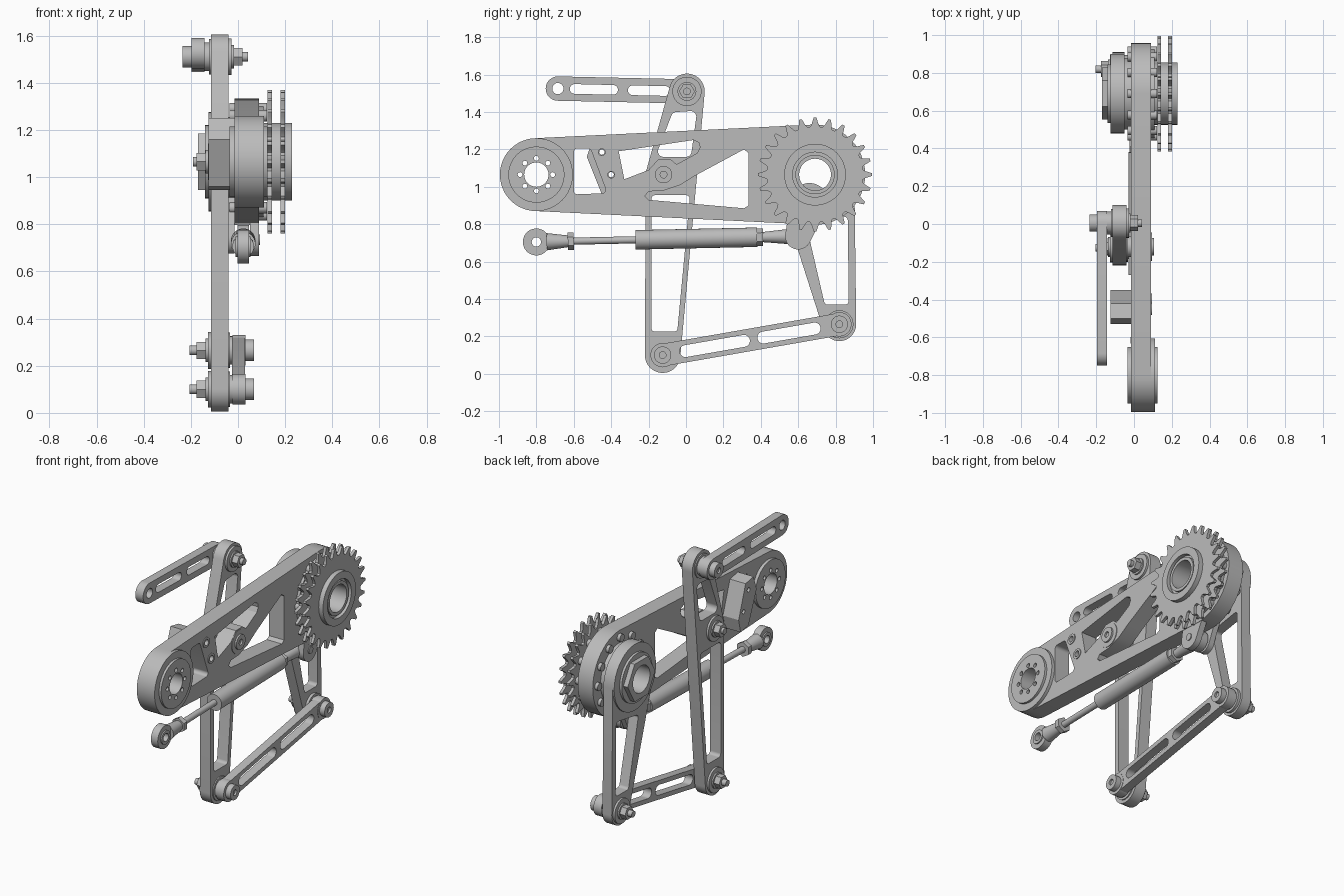
import bpy, bmesh, math
from mathutils import Vector, Matrix, geometry

cube = bpy.data.objects.get("Cube")
if cube:
    bpy.data.objects.remove(cube, do_unlink=True)

grey = bpy.data.materials.new("machined_grey")
grey.use_nodes = True
COLOR = (0.5, 0.5, 0.5, 1)
grey.diffuse_color = COLOR
grey.node_tree.nodes["Principled BSDF"].inputs["Base Color"].default_value = COLOR


def finish(name, mesh):
    """Clean the mesh, give it the material and smooth only soft edges."""
    bm = bmesh.new()
    bm.from_mesh(mesh)
    bmesh.ops.remove_doubles(bm, verts=bm.verts, dist=1e-5)
    bmesh.ops.recalc_face_normals(bm, faces=bm.faces)
    bm.to_mesh(mesh)
    bm.free()
    mesh.materials.clear()
    mesh.materials.append(grey)
    ob = bpy.data.objects.new(name, mesh)
    bpy.context.collection.objects.link(ob)
    bpy.ops.object.select_all(action='DESELECT')
    ob.select_set(True)
    bpy.context.view_layer.objects.active = ob
    bpy.ops.object.shade_smooth_by_angle(angle=math.radians(30))
    return ob


def circle(c, r, n=48, phase=0.0):
    return [(c[0] + r * math.cos(math.tau * i / n + phase),
             c[1] + r * math.sin(math.tau * i / n + phase)) for i in range(n)]


def hull(*discs):
    """Belt-shaped outline around (centre, radius) discs."""
    pts = [Vector(p) for c, r in discs for p in circle(c, r)]
    return [tuple(pts[i]) for i in geometry.convex_hull_2d(pts)]


def rounded(r, *corners):
    return hull(*[(c, r) for c in corners])


def plate(name, x0, x1, outline, *holes):
    """Extrude a (y, z) outline with holes from x0 to x1."""
    cu = bpy.data.curves.new(name, 'CURVE')
    cu.dimensions = '2D'
    cu.fill_mode = 'BOTH'
    cu.extrude = (x1 - x0) / 2
    for loop in (outline, *holes):
        sp = cu.splines.new('POLY')
        sp.points.add(len(loop) - 1)
        for p, (y, z) in zip(sp.points, loop):
            p.co = (y, z, 0, 1)
        sp.use_cyclic_u = True
    tmp = bpy.data.objects.new(name + "_curve", cu)
    bpy.context.collection.objects.link(tmp)
    mesh = bpy.data.meshes.new_from_object(tmp)
    bpy.data.objects.remove(tmp, do_unlink=True)
    mid = (x0 + x1) / 2
    for v in mesh.vertices:
        y, z, x = v.co
        v.co = (x + mid, y, z)
    return finish(name, mesh)


def disc(name, c, r, x0, x1, hole=0.0, n=48, phase=0.0):
    return plate(name, x0, x1, circle(c, r, n, phase), *([circle(c, hole)] if hole else []))


def rod(name, a, b, r0, r1, n=32):
    """Tapered round bar between two points."""
    a, b = Vector(a), Vector(b)
    d = b - a
    m = Matrix.Translation((a + b) / 2) @ d.to_track_quat('Z', 'Y').to_matrix().to_4x4()
    bm = bmesh.new()
    bmesh.ops.create_cone(bm, cap_ends=True, segments=n, radius1=r0, radius2=r1,
                          depth=d.length, matrix=m)
    mesh = bpy.data.meshes.new(name)
    bm.to_mesh(mesh)
    bm.free()
    return finish(name, mesh)


def bolt(name, c, head_x, face_x, tip_x):
    """Bolt with round socket head at head_x, washer and nut on face_x, end at tip_x."""
    s = 1 if tip_x > face_x else -1
    span = lambda a, b: (min(a, b), max(a, b))
    disc(name + "_shank", c, 0.02, *span(head_x + s * 0.012, tip_x), n=24)
    disc(name + "_head", c, 0.046, *span(head_x, head_x + s * 0.04), hole=0.018)
    disc(name + "_flange", c, 0.078, *span(face_x, face_x + s * 0.013))
    disc(name + "_washer", c, 0.05, *span(face_x + s * 0.013, face_x + s * 0.022))
    disc(name + "_nut", c, 0.042, *span(face_x + s * 0.022, face_x + s * 0.06), n=6)


# Pivot centres as (y, z)
FRONT, HUB, MID = (-0.8, 1.065), (0.69, 1.065), (-0.12, 1.065)
TOP, LOW, REAR, LUG = (0.005, 1.51), (-0.125, 0.1), (0.82, 0.265), (0.6, 0.735)
EYE, LINK_END = (-0.8, 0.705), (-0.685, 1.525)
BORE = 0.085
block_bolts = [(-0.45, 1.185), (-0.4, 1.065)]

# Main arm with its cut-outs
front_holes = [circle(FRONT, 0.065)] + [circle(p, 0.013, 16) for p in circle(FRONT, 0.087, 8)]
left_window = rounded(0.02, (-0.58, 1.185), (-0.525, 1.185), (-0.45, 0.985), (-0.58, 0.98))
upper_window = [(-0.36, 1.19), (0.04, 1.25), (0.07, 1.235), (0.075, 1.21), (0.06, 1.18), (-0.05, 1.12),
                (-0.08, 1.145), (-0.15, 1.145), (-0.2, 1.09), (-0.33, 1.04)]
lower_window = [(0.31, 1.2), (0.335, 1.18), (0.335, 0.9), (0.31, 0.885), (-0.2, 0.93), (-0.22, 0.95),
                (-0.2, 0.975), (-0.12, 0.98), (-0.03, 1.01), (0.05, 1.06)]
plate("main_arm", -0.015, 0.09, hull((FRONT, 0.195), (HUB, 0.268)), circle(HUB, BORE),
      left_window, upper_window, lower_window, *front_holes,
      *[circle(p, 0.02, 24) for p in block_bolts])
plate("front_boss", 0.09, 0.11, circle(FRONT, 0.195), *front_holes)
for name, x0, x1 in (("front_hub_outer", 0.11, 0.125), ("front_hub_inner", -0.035, -0.015)):
    plate(name, x0, x1, circle(FRONT, 0.15), *front_holes)

# Stop block bolted behind the arm
plate("stop_block", -0.125, -0.015,
      [(-0.5, 1.25), (-0.42, 1.235), (-0.35, 1.03), (-0.37, 0.945), (-0.45, 0.96), (-0.53, 1.16)],
      *[circle(p, 0.014, 24) for p in block_bolts])
for p in block_bolts:
    disc("block_bushing", p, 0.032, 0.088, 0.095, 0.018)

# Rocker lever
plate("rocker_lever", -0.115, -0.04, hull((TOP, 0.095), (MID, 0.095), (LOW, 0.095)),
      rounded(0.03, (-0.05, 1.37), (0.025, 1.375), (0.0, 1.19), (-0.12, 1.19)),
      rounded(0.02, (-0.165, 0.935), (0.0, 0.935), (-0.065, 0.245), (-0.165, 0.245)))
for c in (TOP, MID, LOW):
    disc("rocker_bearing", c, 0.075, -0.122, -0.033)
disc("middle_spacer", MID, 0.055, -0.04, 0.0)
disc("middle_boss", MID, 0.075, 0.085, 0.094)
bolt("middle_bolt", MID, 0.105, -0.115, -0.19)

# Slotted links
plate("upper_link", -0.197, -0.142, hull((TOP, 0.065), (LINK_END, 0.065)), circle(LINK_END, 0.03),
      rounded(0.026, (-0.595, 1.523), (-0.39, 1.518)), rounded(0.026, (-0.285, 1.516), (-0.11, 1.512)))
disc("upper_spacer", TOP, 0.06, -0.142, -0.115)
bolt("upper_bolt", TOP, -0.235, -0.04, 0.042)


def along(t):
    return (LOW[0] + (REAR[0] - LOW[0]) * t, LOW[1] + (REAR[1] - LOW[1]) * t)


plate("lower_link", -0.025, 0.03, hull((LOW, 0.06), (REAR, 0.06)),
      rounded(0.032, along(0.13), along(0.46)), rounded(0.032, along(0.57), along(0.86)))
for c in (LOW, REAR):
    disc("link_end", c, 0.065, -0.024, 0.032)
    disc("link_spacer", c, 0.06, -0.04, -0.025)
    bolt("lower_bolt", c, 0.067, -0.115, -0.205)

# Rear lever hanging from the hub
plate("rear_lever", -0.115, -0.05,
      hull((HUB, 0.21), ((0.63, 0.73), 0.05), (REAR, 0.09)), circle(HUB, BORE),
      rounded(0.02, (0.665, 0.79), (0.845, 0.82), (0.85, 0.39), (0.758, 0.39)))
disc("rear_lever_collar", HUB, 0.21, -0.125, -0.05, BORE)
disc("rear_lever_bearing", REAR, 0.075, -0.122, -0.033)
disc("hub_spacer", HUB, 0.19, -0.05, -0.015, BORE)
disc("hub_washer", HUB, 0.155, -0.14, -0.125, BORE)
disc("hub_nut", HUB, 0.138, -0.17, -0.14, BORE, n=6)

# Bolt rings on both faces of the arm
disc("outer_flange", HUB, 0.235, 0.09, 0.108, BORE)
for p in circle(HUB, 0.225, 12):
    disc("ring_bolt_outer", p, 0.024, 0.09, 0.122, n=16)
    disc("ring_bolt_inner", p, 0.024, -0.035, -0.015, n=16)

# Double sprocket
TEETH = 24
tooth = [(-0.4, 0.256), (-0.27, 0.268), (-0.17, 0.288), (-0.09, 0.305),
         (0.09, 0.305), (0.17, 0.288), (0.27, 0.268), (0.4, 0.256)]
outline = []
for i in range(TEETH):
    for f, r in tooth:
        a = math.tau * (i + f) / TEETH
        outline.append((HUB[0] + r * math.cos(a), HUB[1] + r * math.sin(a)))
for x in (0.125, 0.181):
    plate("sprocket", x, x + 0.019, outline, circle(HUB, 0.12))
disc("sprocket_hub", HUB, 0.165, 0.1, 0.23, 0.12)
disc("hub_tube", HUB, 0.122, 0.09, 0.205, BORE)
disc("hub_lip", HUB, 0.105, 0.2, 0.222, BORE)

# Lugs and pin that hold the damper
plate("damper_lug_outer", 0.05, 0.088, hull((LUG, 0.07), ((0.66, 0.92), 0.1)))
plate("damper_lug_inner", -0.05, -0.015, hull((LUG, 0.06), ((0.66, 0.92), 0.08)))
disc("damper_pin", LUG, 0.022, -0.06, 0.094)

# Damper with an eye at each end
DX = 0.022


def damper(y):
    z = EYE[1] + (LUG[1] - EYE[1]) * (y - EYE[0]) / (LUG[0] - EYE[0])
    return (DX, y, z)


for name, y0, y1, r0, r1, n in (
        ("front_shank", -0.745, -0.62, 0.046, 0.03, 32), ("front_nut", -0.632, -0.6, 0.047, 0.047, 6),
        ("piston_rod", -0.61, -0.26, 0.019, 0.019, 24), ("damper_body", -0.27, 0.38, 0.052, 0.052, 40),
        ("body_end", 0.38, 0.412, 0.047, 0.047, 6), ("rear_shank", 0.41, 0.545, 0.027, 0.04, 32)):
    rod(name, damper(y0), damper(y1), r0, r1, n)
disc("front_eye", EYE, 0.072, DX - 0.024, DX + 0.024, 0.042)
disc("front_eye_ball", EYE, 0.043, DX - 0.032, DX + 0.032, 0.025)
disc("rear_eye", LUG, 0.062, DX - 0.024, DX + 0.024, 0.021)
